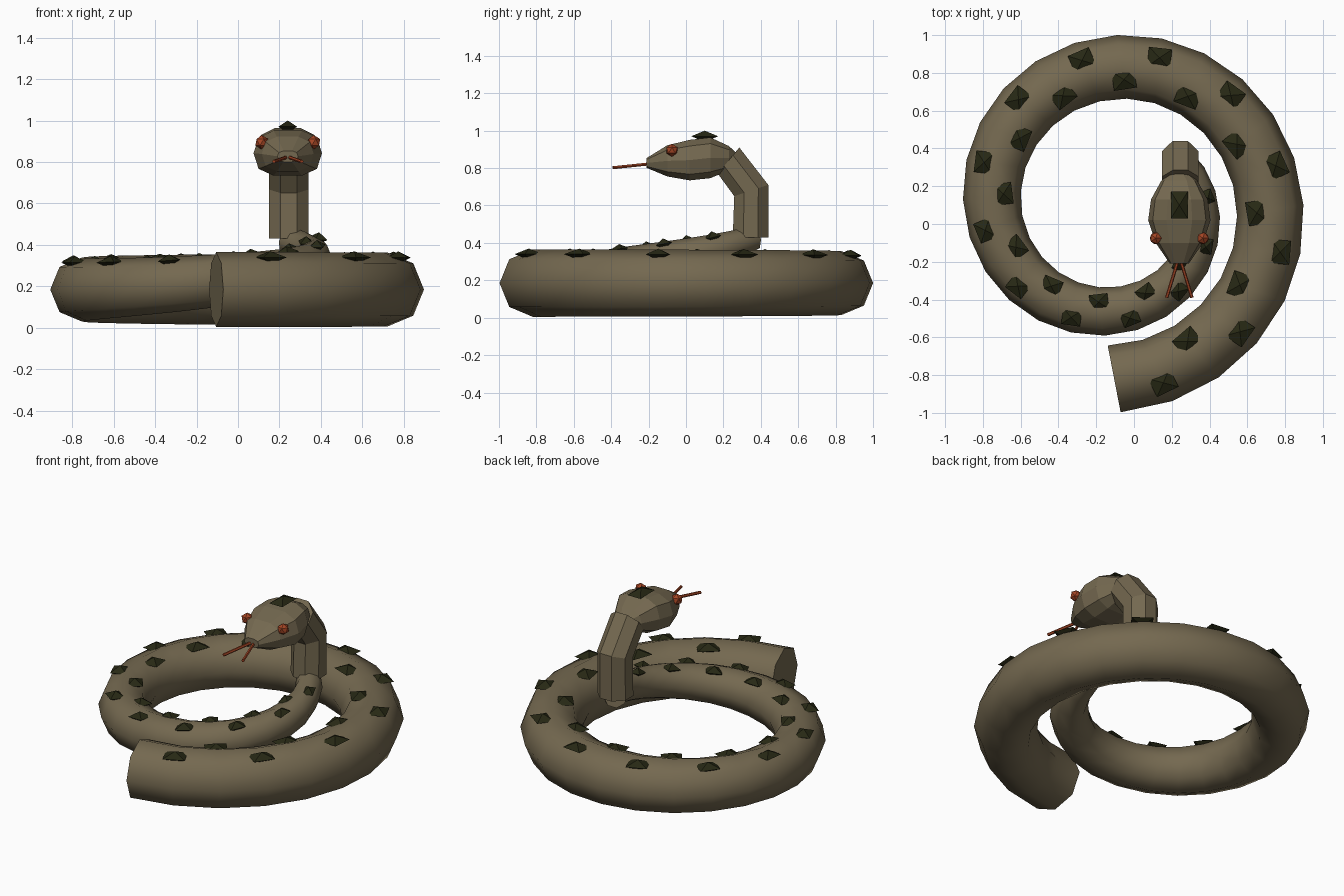
import bpy, bmesh, math
from mathutils import Vector as V, Matrix

if "Cube" in bpy.data.objects:
    bpy.data.objects.remove(bpy.data.objects["Cube"])


def material(name, rgb):
    m = bpy.data.materials.new(name)
    m.diffuse_color = (*rgb, 1)
    m.use_nodes = True
    m.node_tree.nodes["Principled BSDF"].inputs["Base Color"].default_value = m.diffuse_color
    return m


SKIN = material("olive_brown", (0.175, 0.14, 0.08))
DARK = material("dark_green", (0.02, 0.021, 0.007))
RED = material("rust_red", (0.37, 0.06, 0.018))


def finish(name, bm, mat, smooth=False):
    bmesh.ops.recalc_face_normals(bm, faces=bm.faces[:])
    me = bpy.data.meshes.new(name)
    bm.to_mesh(me)
    bm.free()
    me.materials.append(mat)
    if smooth:
        me.shade_smooth()
        me.set_sharp_from_angle(angle=math.radians(62))
    ob = bpy.data.objects.new(name, me)
    bpy.context.collection.objects.link(ob)
    return ob


def loft(name, rings, mat, smooth=False):
    """Skin a list of equal-length point rings and cap both ends."""
    bm = bmesh.new()
    loops = [[bm.verts.new(p) for p in ring] for ring in rings]
    n = len(loops[0])
    for a, b in zip(loops, loops[1:]):
        for i in range(n):
            j = (i + 1) % n
            bm.faces.new((a[i], a[j], b[j], b[i]))
    bm.faces.new(loops[0])
    bm.faces.new(loops[-1])
    return finish(name, bm, mat, smooth)


def ellipse(c, u, v, n, start=0.0, power=1.0):
    pts = []
    for i in range(n):
        a = start + math.tau * i / n
        x, y = (math.copysign(abs(t) ** power, t) for t in (math.cos(a), math.sin(a)))
        pts.append(c + u * x + v * y)
    return pts


# Coiled body: inward spiral that thins and lifts toward the neck
STEPS = 33


def spiral(i):
    t = i / STEPS
    a = math.radians(-90 + 486 * t)
    r = 0.915 - 0.486 * t
    z = 0.185 + 0.235 * max(0, (t - 0.55) / 0.45) ** 2
    return V((-0.105 + r * math.cos(a), 0.095 + r * math.sin(a), z))


def frame(i):
    tangent = (spiral(i + 1) - spiral(i)).normalized()
    side = tangent.cross(V((0, 0, 1))).normalized()
    radius = 0.18 - 0.11 * (i / STEPS) ** 2.4
    return spiral(i), tangent, side, side.cross(tangent), radius


rings = []
for i in range(STEPS + 1):
    c, t, s, u, r = frame(i)
    rings.append(ellipse(c, s * r, u * r, 8))
loft("coiled_body", rings, SKIN, smooth=True)


# Pointed dark scales, alternating outer and inner side of the back
def add_scale(bm, c, along, across, up):
    ring = [bm.verts.new(c + along * a + across * b)
            for a, b in ((1, 1), (-1, 1), (-1, -1), (1, -1))]
    for tip in (bm.verts.new(c + up), bm.verts.new(c - up)):
        for k in range(4):
            bm.faces.new((ring[k], ring[(k + 1) % 4], tip))


bm = bmesh.new()
for i in range(1, 32):
    c, t, s, u, r = frame(i)
    offset = 0.4 * r * (1 if i % 2 else -1)
    half = 0.28 * r + 0.013
    add_scale(bm, c + s * offset + u * r * 0.86, t * half, s * half * 0.85, u * 0.03)
finish("back_scales", bm, DARK)

bm = bmesh.new()
add_scale(bm, V((0.24, 0.1, 0.97)), V((0.045, 0, 0)), V((0, 0.072, 0)), V((0, 0, 0.03)))
finish("head_scale", bm, DARK)

# Bent neck: each ring given by its front and back (y, z) points
neck = []
for front, back in (((0.25, 0.43), (0.44, 0.43)),
                    ((0.258, 0.65), (0.44, 0.71)),
                    ((0.17, 0.77), (0.285, 0.91))):
    a, b = V((0.245, *front)), V((0.245, *back))
    grow = 1 / math.cos(math.pi / 8)
    neck.append(ellipse((a + b) / 2, V((0.096 * grow, 0, 0)), (b - a) / 2 * grow, 8, math.pi / 8))
loft("neck", neck, SKIN)

# Faceted head: y, half width, bottom and top of each section
head = []
for y, w, lo, hi in ((-0.21, 0.05, 0.80, 0.855), (-0.1, 0.125, 0.752, 0.925),
                     (0.02, 0.165, 0.73, 0.955), (0.13, 0.15, 0.742, 0.968),
                     (0.23, 0.095, 0.785, 0.92), (0.265, 0.05, 0.82, 0.885)):
    head.append(ellipse(V((0.24, y, (lo + hi) / 2)), V((w, 0, 0)),
                        V((0, 0, (hi - lo) / 2)), 10, 0, 0.75))
loft("head", head, SKIN)

# Eyes
bm = bmesh.new()
for x in (-0.125, 0.125):
    bmesh.ops.create_icosphere(bm, subdivisions=1, radius=0.035,
                               matrix=Matrix.Translation((0.24 + x, -0.075, 0.895)))
finish("eyes", bm, RED)

# Forked tongue
for side, label in ((-1, "left"), (1, "right")):
    a, b = V((0.24, -0.17, 0.825)), V((0.24 + side * 0.067, -0.39, 0.802))
    d = (b - a).normalized()
    s = d.cross(V((0, 0, 1))).normalized()
    u = s.cross(d)
    loft("tongue_" + label, [ellipse(p, s * 0.009, u * 0.009, 6) for p in (a, b)], RED)
